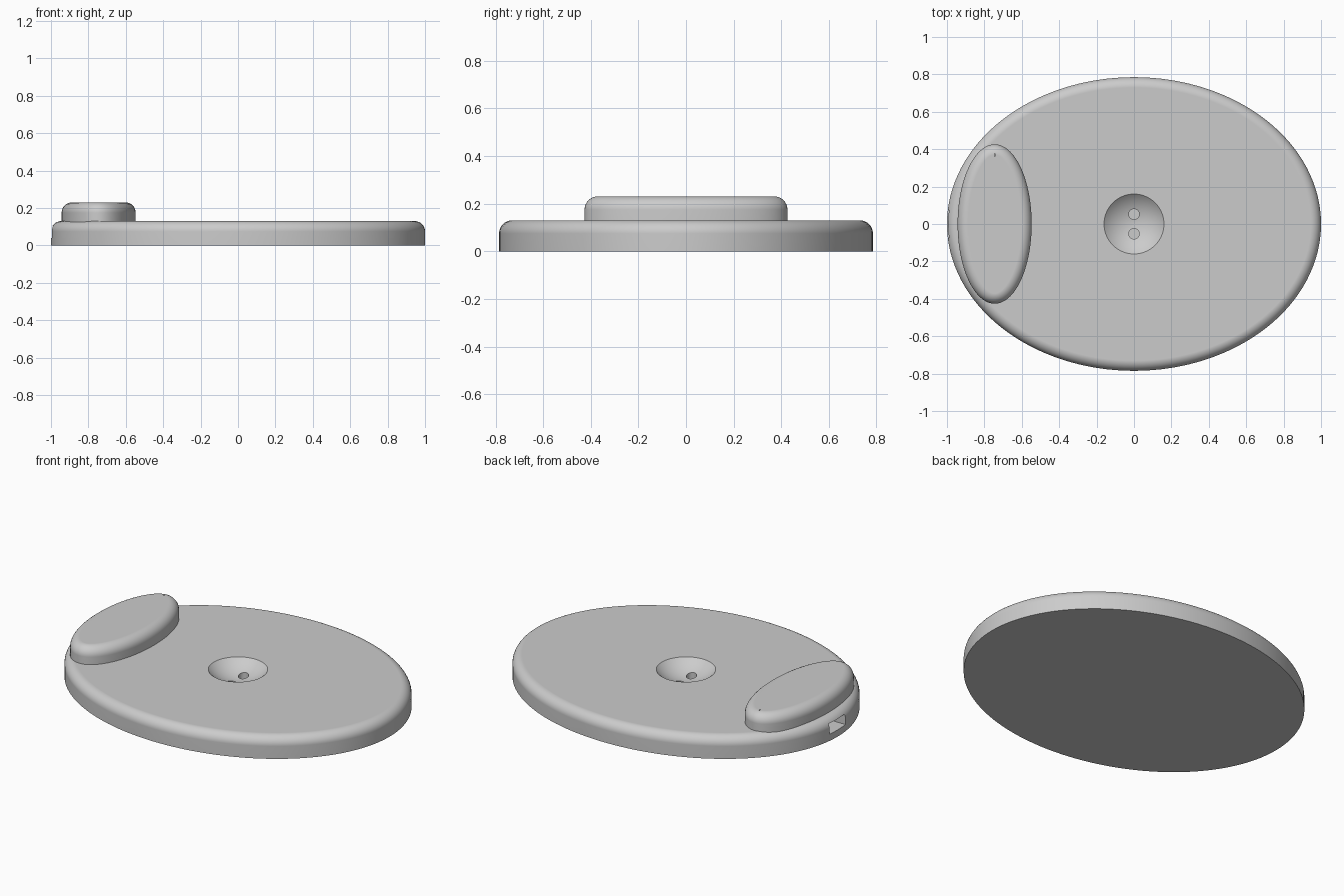
import bpy, bmesh, math

if "Cube" in bpy.data.objects:
    bpy.data.objects.remove(bpy.data.objects["Cube"])

GREY = bpy.data.materials.new("light grey plastic")
GREY.use_nodes = True
COLOUR = (0.6, 0.6, 0.6, 1)
GREY.diffuse_color = COLOUR
GREY.node_tree.nodes["Principled BSDF"].inputs["Base Color"].default_value = COLOUR


def rounded_oval(name, a, b, bottom, top, fillet, x=0.0, sides=128, steps=8):
    """Elliptical slab whose top edge has a fillet of constant radius."""
    bm = bmesh.new()
    profile = [(0.0, bottom)]
    for i in range(steps + 1):
        t = math.pi / 2 * i / steps
        profile.append((fillet * (1 - math.cos(t)), top - fillet * (1 - math.sin(t))))
    rings = []
    for inset, z in profile:
        ring = []
        for k in range(sides):
            c, s = math.cos(math.tau * k / sides), math.sin(math.tau * k / sides)
            n = math.hypot(b * c, a * s)
            ring.append(bm.verts.new((x + a * c - inset * b * c / n,
                                      b * s - inset * a * s / n, z)))
        rings.append(ring)
    for low, high in zip(rings, rings[1:]):
        for k in range(sides):
            j = (k + 1) % sides
            bm.faces.new((low[k], low[j], high[j], high[k]))
    bm.faces.new(rings[0][::-1])
    bm.faces.new(rings[-1])
    mesh = bpy.data.meshes.new(name)
    bm.to_mesh(mesh)
    bm.free()
    obj = bpy.data.objects.new(name, mesh)
    bpy.context.collection.objects.link(obj)
    mesh.materials.append(GREY)
    return obj


def activate(obj):
    bpy.ops.object.select_all(action='DESELECT')
    obj.select_set(True)
    bpy.context.view_layer.objects.active = obj


def carve(target):
    """Cut the active object out of the target, then discard it."""
    cutter = bpy.context.object
    cutter.hide_render = True
    cutter.data.materials.append(GREY)
    activate(target)
    mod = target.modifiers.new("cut", 'BOOLEAN')
    mod.operation = 'DIFFERENCE'
    mod.solver = 'EXACT'
    mod.object = cutter
    bpy.ops.object.modifier_apply(modifier=mod.name)
    bpy.data.objects.remove(cutter)


def finish(obj):
    activate(obj)
    bpy.ops.object.shade_smooth_by_angle(angle=math.radians(30))
    mod = obj.modifiers.new("even shading", 'WEIGHTED_NORMAL')
    mod.keep_sharp = True


def box(location, size):
    bpy.ops.mesh.primitive_cube_add(size=1, location=location)
    bpy.context.object.scale = size
    bpy.context.view_layer.update()


TOP = 0.13

# Oval base plate
base = rounded_oval("base_plate", 1.0, 0.785, 0.0, TOP, 0.055)

# Shallow bowl in the middle
bowl_radius, bowl_depth = 0.23, 0.065
bpy.ops.mesh.primitive_uv_sphere_add(segments=64, ring_count=48, radius=bowl_radius,
                                     location=(0, 0, TOP + bowl_radius - bowl_depth))
carve(base)

# Two pin holes in the bowl floor
for side in (-1, 1):
    bpy.ops.mesh.primitive_cylinder_add(vertices=32, radius=0.028, depth=0.16,
                                        location=(0, side * 0.052, 0.11))
    carve(base)

# Socket slot in the rim behind the raised pad
box((-0.96, 0, 0.07), (0.2, 0.15, 0.06))
carve(base)
finish(base)

# Raised oval pad with a tiny indicator slit
pad = rounded_oval("raised_pad", 0.198, 0.426, 0.115, 0.23, 0.055, x=-0.745)
box((-0.745, 0.37, 0.23), (0.004, 0.016, 0.02))
carve(pad)
finish(pad)
